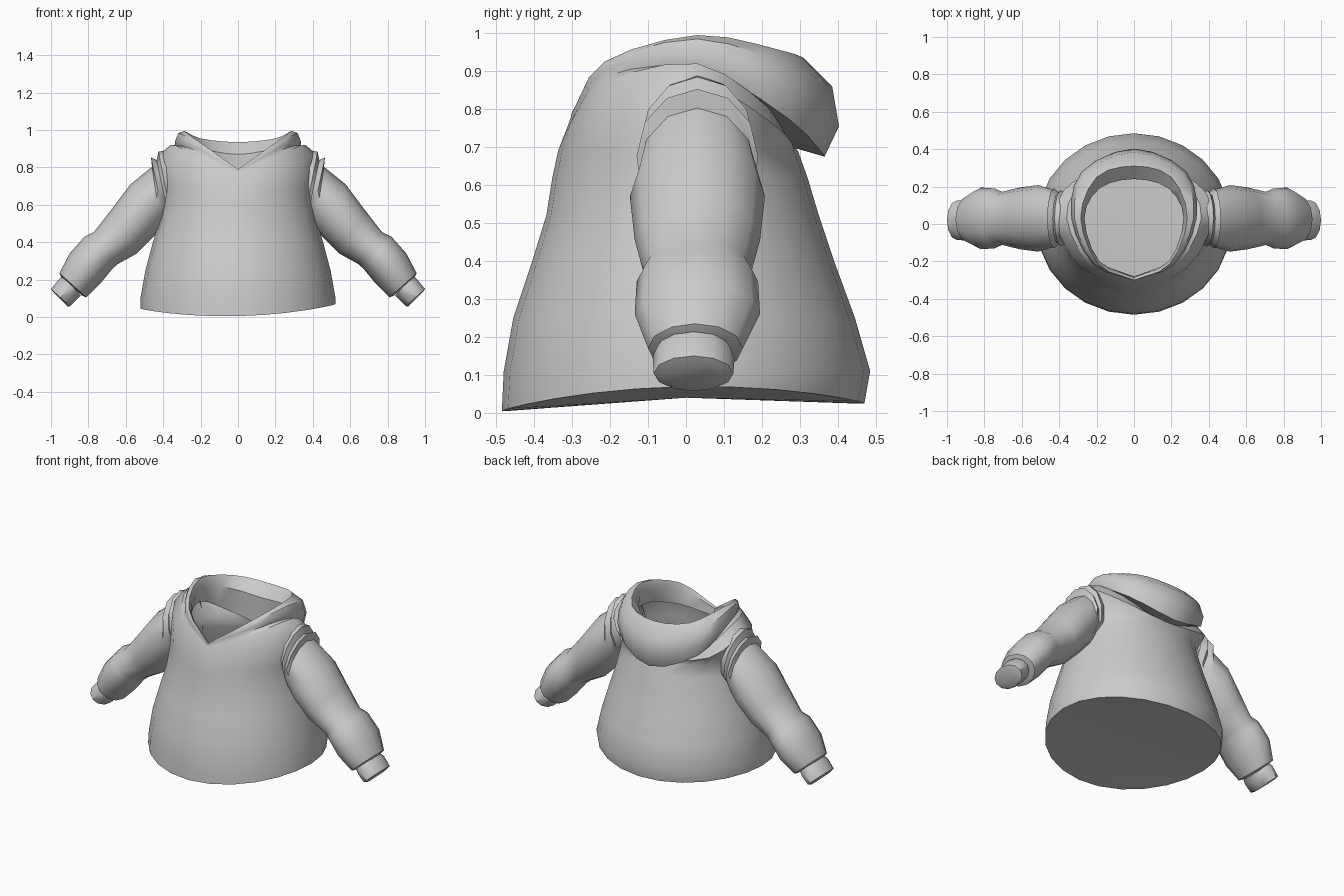
import bpy, bmesh, math
from mathutils import Vector

if "Cube" in bpy.data.objects:
    bpy.data.objects.remove(bpy.data.objects["Cube"])

fabric = bpy.data.materials.new("grey_fabric")
fabric.diffuse_color = (0.6, 0.6, 0.6, 1)
fabric.use_nodes = True
fabric.node_tree.nodes["Principled BSDF"].inputs["Base Color"].default_value = fabric.diffuse_color
STEP = 3                 # columns between two key points
COLS = 8 * STEP


def catmull(a, b, c, d, t):
    return 0.5 * (2 * b + (c - a) * t + (2 * a - 5 * b + 4 * c - d) * t * t
                  + (3 * b - a - 3 * c + d) * t ** 3)


def key_ring(keys, pointed=True):
    """Closed ring, symmetric in x, through half-ring keys from front to back."""
    k = [Vector(p) for p in keys]
    flip = lambda v: Vector((-v.x, v.y, v.z))
    first = 2 * k[0] - k[1] if pointed else flip(k[1])
    ext = [first] + k + [flip(k[3])]
    half = [catmull(*ext[i:i + 4], j / STEP) for i in range(4) for j in range(STEP)]
    half.append(k[4])
    return half + [flip(p) for p in half[-2:0:-1]]


def body_ring(z, rx, front, back):
    """Elliptical ring; z is a number or a function of the angle from the front."""
    pts = []
    for i in range(COLS):
        a = 2 * math.pi * i / COLS
        y = (front + back) / 2 - math.cos(a) * (back - front) / 2
        pts.append(Vector((rx * math.sin(a), y, z(a) if callable(z) else z)))
    return pts


def sleeve_ring(top, low, yc, hw, n=12):
    """Oval between an upper and a lower outline point (x, z)."""
    pts = []
    for i in range(n):
        a = 2 * math.pi * i / n
        f = (1 + math.cos(a)) / 2
        pts.append(Vector((low[0] + (top[0] - low[0]) * f, yc + hw * math.sin(a),
                           low[1] + (top[1] - low[1]) * f)))
    return pts


def loft(name, rings, cap_start=None, cap_end=False, mirror=False):
    bm = bmesh.new()
    rows = [[bm.verts.new(p) for p in r] for r in rings]
    n = len(rows[0])
    for a, b in zip(rows, rows[1:]):
        for i in range(n):
            j = (i + 1) % n
            bm.faces.new((a[i], a[j], b[j], b[i]))
    if cap_start:
        c = bm.verts.new(cap_start)
        for i in range(n):
            bm.faces.new((c, rows[0][(i + 1) % n], rows[0][i]))
    if cap_end:
        bm.faces.new(rows[-1])
    bmesh.ops.recalc_face_normals(bm, faces=bm.faces)
    me = bpy.data.meshes.new(name)
    bm.to_mesh(me)
    bm.free()
    ob = bpy.data.objects.new(name, me)
    bpy.context.collection.objects.link(ob)
    me.materials.append(fabric)
    if mirror:
        ob.modifiers.new("mirror", 'MIRROR').use_mirror_merge = False
    bpy.ops.object.select_all(action='DESELECT')
    bpy.context.view_layer.objects.active = ob
    ob.select_set(True)
    bpy.ops.object.shade_smooth_by_angle(angle=math.radians(42))
    return ob


# Hem dips at the front and back and is a little uneven left to right
def hem(a):
    s, c = math.sin(a), math.cos(a)
    return 0.015 - 0.01 * c + 0.042 * s * s + 0.012 * s


# Torso: flared body rising into the shoulders
torso = [body_ring(*r) for r in (
    (hem, .52, -.485, .47), (.11, .52, -.48, .485), (.25, .495, -.455, .445),
    (.40, .455, -.405, .39), (.52, .42, -.368, .35), (.62, .40, -.352, .32),
    (.69, .395, -.337, .295))]
torso.append(key_ring(((0, -.31, .76), (.28, -.235, .80), (.42, .03, .87),
                       (.32, .23, .76), (0, .285, .70)), False))
neck = key_ring(((0, -.305, .775), (.23, -.22, .87), (.36, .03, .92),
                 (.27, .22, .80), (0, .26, .705)))
loft("torso", torso + [neck], cap_start=(0, 0, .04))

# Hood: folded-down roll from the neck, over the rim and back inside
hood = [neck] + [key_ring(k) for k in (
    ((0, -.303, .78), (.215, -.215, .885), (.325, .03, .91), (.27, .27, .775), (0, .365, .675)),
    ((0, -.303, .784), (.213, -.217, .90), (.335, .03, .945), (.28, .28, .84), (0, .403, .755)),
    ((0, -.302, .787), (.205, -.217, .918), (.318, .03, .985), (.26, .27, .915), (0, .385, .86)),
    ((0, -.30, .79), (.19, -.215, .925), (.285, .03, .995), (.20, .25, .955), (0, .31, .935)),
    ((0, -.285, .785), (.185, -.20, .90), (.265, .03, .95), (.185, .19, .90), (0, .24, .87)),
    ((0, -.28, .74), (.20, -.19, .80), (.29, .03, .85), (.20, .20, .75), (0, .24, .70)))]
loft("hood", hood)

# Sleeves: two shoulder folds, upper arm, pinched elbow, forearm
sleeve = [sleeve_ring(*r) for r in (
    ((.38, .89), (.33, .55), .03, .13), ((.425, .885), (.36, .54), .03, .15),
    ((.435, .84), (.37, .53), .03, .14), ((.465, .853), (.39, .50), .03, .16),
    ((.46, .803), (.41, .47), .03, .155), ((.575, .71), (.45, .43), .03, .178),
    ((.68, .57), (.54, .34), .03, .165), ((.77, .455), (.64, .285), .03, .142),
    ((.82, .43), (.67, .26), .03, .16), ((.90, .34), (.735, .18), .03, .165),
    ((.955, .235), (.81, .105), .025, .125), ((.945, .215), (.835, .115), .02, .085))]
loft("sleeve", sleeve, cap_end=True, mirror=True)

# Cuffs: short bands closing the wrists
cuff = [sleeve_ring(*r) for r in (
    ((.935, .22), (.84, .115), .02, .095), ((.955, .205), (.86, .095), .02, .108),
    ((1.0, .15), (.897, .058), .02, .105), ((.99, .135), (.91, .057), .02, .08))]
loft("cuff", cuff, cap_end=True, mirror=True)
